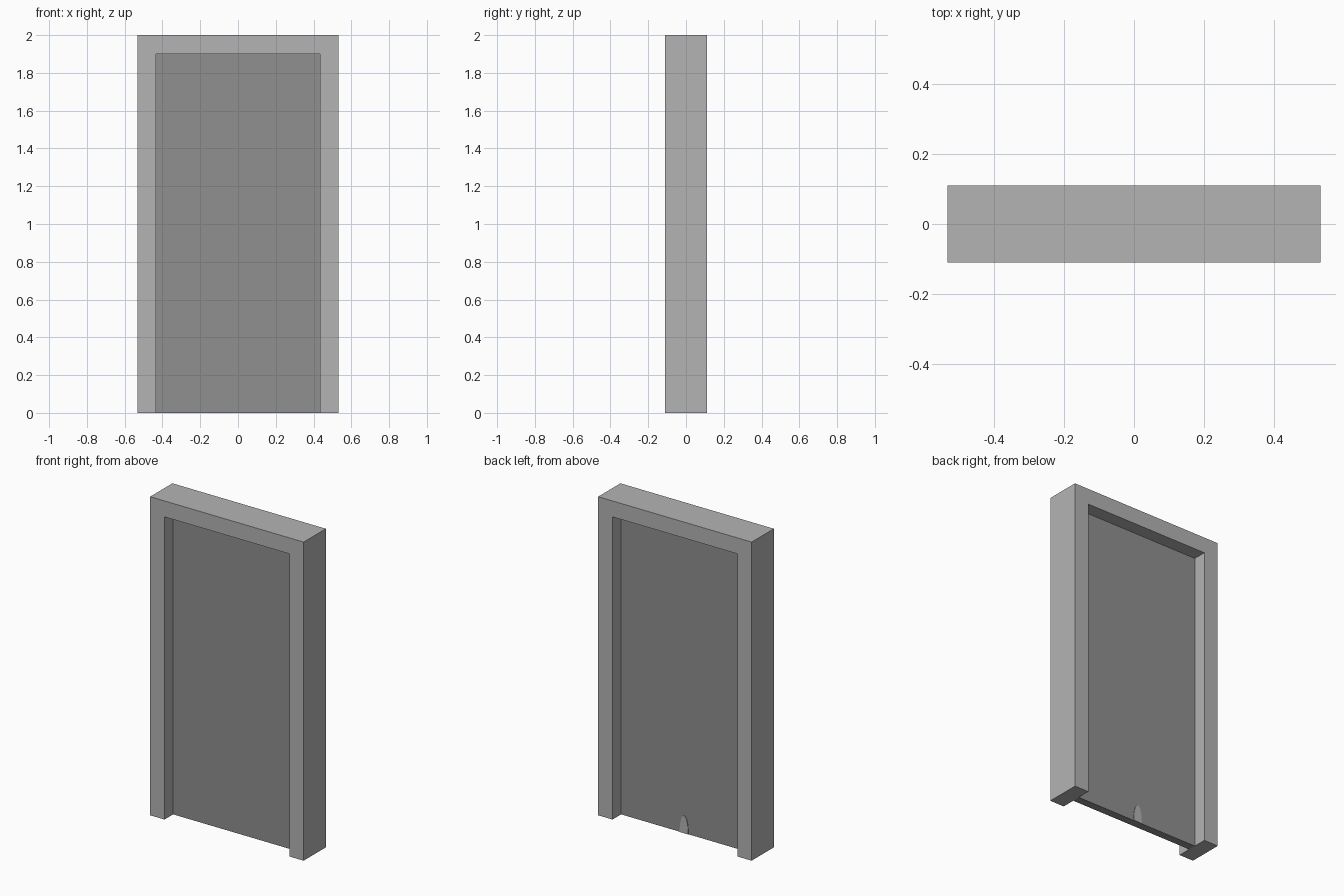
import bpy
import bmesh
import math

cube = bpy.data.objects.get("Cube")
if cube:
    bpy.data.objects.remove(cube, do_unlink=True)

HALF_W, HALF_D, HEIGHT = 0.533, 0.11, 2.0
BORDER = 0.1          # visible width of jambs and head
PANEL_D = 0.025       # half thickness of the door panel


def make_material(name, value):
    mat = bpy.data.materials.new(name)
    mat.use_nodes = True
    colour = (value, value, value, 1.0)
    mat.diffuse_color = colour
    mat.node_tree.nodes["Principled BSDF"].inputs["Base Color"].default_value = colour
    return mat


def extrude_profile(name, outline, y0, y1, mat):
    """Closed x-z outline extruded from y0 to y1."""
    bm = bmesh.new()
    face = bm.faces.new([bm.verts.new((x, y0, z)) for x, z in outline])
    result = bmesh.ops.extrude_face_region(bm, geom=[face])
    moved = [v for v in result["geom"] if isinstance(v, bmesh.types.BMVert)]
    bmesh.ops.translate(bm, verts=moved, vec=(0, y1 - y0, 0))
    bmesh.ops.recalc_face_normals(bm, faces=bm.faces)
    mesh = bpy.data.meshes.new(name)
    bm.to_mesh(mesh)
    bm.free()
    mesh.materials.append(mat)
    obj = bpy.data.objects.new(name, mesh)
    bpy.context.collection.objects.link(obj)
    return obj


light_grey = make_material("light grey", 0.456)
mid_grey = make_material("mid grey", 0.279)

# Frame: two jambs and a head as one upside-down U
inner_w, inner_h = HALF_W - BORDER, HEIGHT - BORDER
half = [(inner_w, inner_h), (inner_w, 0), (HALF_W, 0), (HALF_W, HEIGHT)]
mirrored = [(-x, z) for x, z in reversed(half)]
extrude_profile("door_frame", half + mirrored, -HALF_D, HALF_D, light_grey)

# Door panel set midway in the frame
panel = [(-inner_w, 0), (inner_w, 0), (inner_w, inner_h), (-inner_w, inner_h)]
extrude_profile("door_panel", panel, -PANEL_D, PANEL_D, mid_grey)

# Small rounded mark at the foot of the back face
steps = 16
arch = [(-0.005 + 0.03 * math.cos(math.pi * i / steps),
         0.11 * math.sin(math.pi * i / steps)) for i in range(steps + 1)]
extrude_profile("back_foot_plate", arch, PANEL_D, PANEL_D + 0.003, light_grey)
